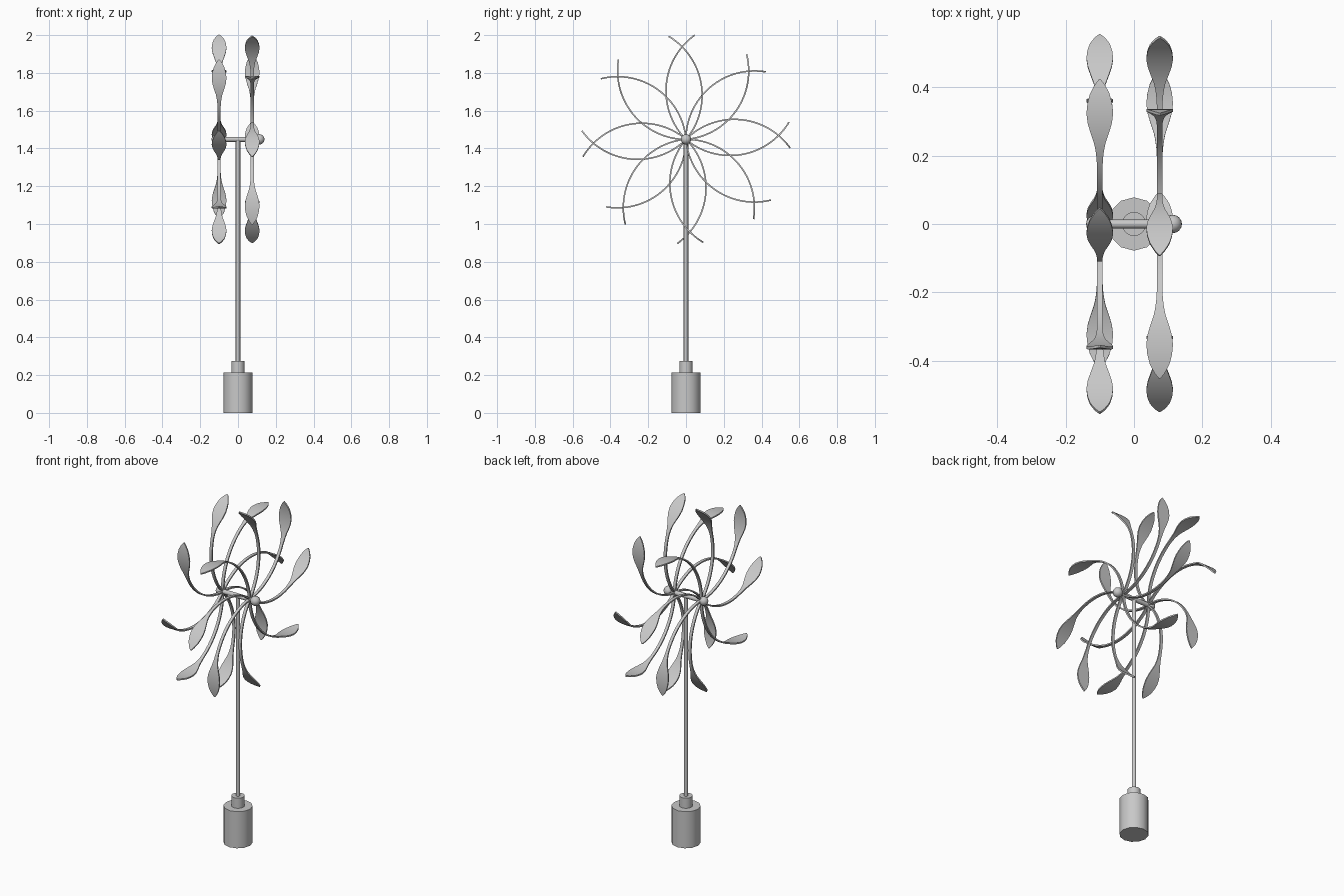
import bpy, bmesh
from math import radians, cos, sin, pi

cube = bpy.data.objects.get("Cube")
if cube:
    bpy.data.objects.remove(cube)

HUB_Z = 1.448

steel = bpy.data.materials.new("brushed_grey_metal")
steel.use_nodes = True
grey = (0.58, 0.58, 0.58, 1)
steel.diffuse_color = grey
steel.node_tree.nodes["Principled BSDF"].inputs["Base Color"].default_value = grey


def finish(obj, name):
    obj.name = name
    if not obj.data.materials:
        obj.data.materials.append(steel)
    bpy.ops.object.select_all(action="DESELECT")
    obj.select_set(True)
    bpy.context.view_layer.objects.active = obj
    bpy.ops.object.shade_smooth_by_angle(angle=radians(40))


def cylinder(name, radius, length, location, sides, rotation=(0, 0, 0)):
    bpy.ops.mesh.primitive_cylinder_add(vertices=sides, radius=radius, depth=length,
                                        location=location, rotation=rotation)
    finish(bpy.context.object, name)


def ball(name, radius, x):
    bpy.ops.mesh.primitive_uv_sphere_add(segments=16, ring_count=10, radius=radius,
                                         location=(x, 0, HUB_Z))
    finish(bpy.context.object, name)


# Distance from the tip and half-width of the leaf there
LEAF = [(0, 0.002), (0.015, 0.014), (0.04, 0.028), (0.07, 0.036), (0.1, 0.039),
        (0.13, 0.035), (0.16, 0.026), (0.19, 0.016), (0.22, 0.011), (0.25, 0.0085)]


def half_width(s):
    for (s0, w0), (s1, w1) in zip(LEAF, LEAF[1:]):
        if s <= s1:
            return w0 + (w1 - w0) * (s - s0) / (s1 - s0)
    return LEAF[-1][1]


def blade_mesh(name, hand):
    """A flat stem on a circular arc that widens into a leaf at its tip."""
    radius, centre_y, centre_z = 0.3634, 0.245, 0.268
    start, end, steps, half_thick = radians(-132.4), radians(-33.2), 44, 0.004
    bm = bmesh.new()
    rings = []
    for i in range(steps + 1):
        angle = start + (end - start) * i / steps
        w = half_width(radius * (end - angle))
        ring = []
        for x, t in ((-w, -1), (w, -1), (w, 1), (-w, 1)):
            r = radius + t * half_thick
            ring.append(bm.verts.new((x, centre_y + r * cos(angle),
                                      hand * (centre_z + r * sin(angle)))))
        rings.append(ring)
    for a, b in zip(rings, rings[1:]):
        for k in range(4):
            n = (k + 1) % 4
            bm.faces.new((a[k], a[n], b[n], b[k]))
    bm.faces.new(rings[0])
    bm.faces.new(rings[-1])
    bmesh.ops.recalc_face_normals(bm, faces=bm.faces)
    mesh = bpy.data.meshes.new(name)
    bm.to_mesh(mesh)
    bm.free()
    return mesh


# Two counter-curved rotors of eight blades
for side, x, hand in (("left", 0.075, 1), ("right", -0.1, -1)):
    mesh = blade_mesh(side + "_blade", hand)
    for i in range(8):
        blade = bpy.data.objects.new(side + "_blade", mesh)
        bpy.context.collection.objects.link(blade)
        blade.location = (x, 0, HUB_Z)
        blade.rotation_euler.x = radians(2.4 + 45 * i)
        finish(blade, f"{side}_blade_{i + 1}")

# Axle and its end caps
cylinder("axle", 0.013, 0.23, (0, 0, HUB_Z), 16, (0, pi / 2, 0))
ball("left_end_cap", 0.027, 0.113)
ball("right_end_cap", 0.025, -0.115)

# Pole, collar and base
cylinder("pole", 0.012, HUB_Z - 0.2, (0, 0, (HUB_Z + 0.2) / 2), 16)
cylinder("collar", 0.035, 0.07, (0, 0, 0.24), 24)
cylinder("base", 0.078, 0.215, (0, 0, 0.1075), 12)
